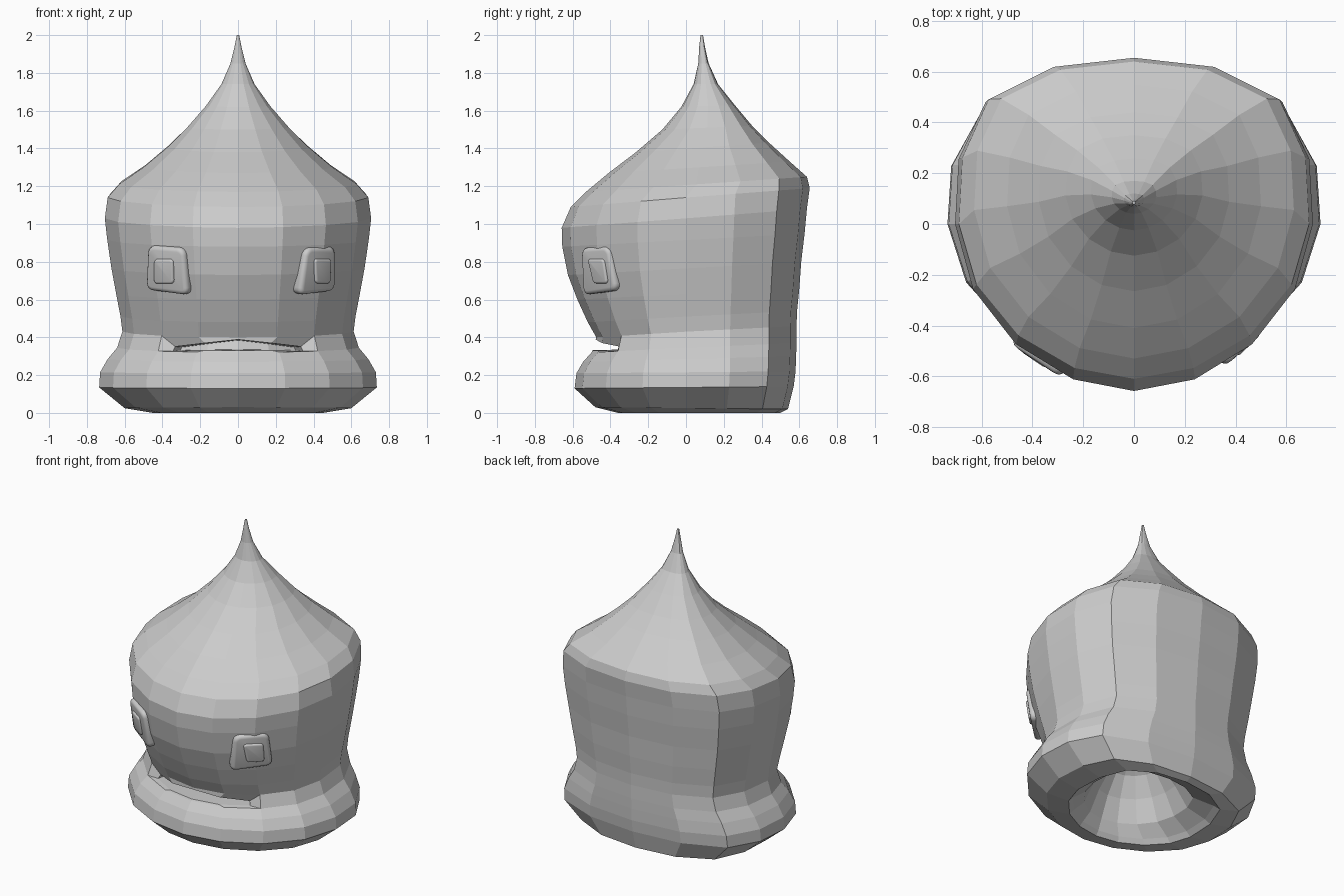
import bpy, bmesh
from mathutils import Vector

if "Cube" in bpy.data.objects:
    bpy.data.objects.remove(bpy.data.objects["Cube"])

# Half outline of a horizontal section (unit size), front to back, then mirrored
HALF = [(0, -1), (.34, -.93), (.66, -.72), (.90, -.39), (1, 0),
        (.98, .40), (.83, .75), (.46, .945), (0, 1)]
SECTION = HALF + [(-x, y) for x, y in HALF[-2:0:-1]]
N = len(SECTION)

# Rings: z front, z back, half width, y front, y back
RINGS = [
    (.00, .00, .45, -.36, .50), (.03, .02, .60, -.48, .54),
    (.13, .14, .735, -.59, .57), (.21, .22, .73, -.58, .58),
    (.27, .30, .69, -.545, .583), (.32, .37, .64, -.50, .585),
    (.40, .46, .612, -.475, .585), (.48, .54, .622, -.52, .588),
    (.60, .66, .645, -.575, .60), (.73, .80, .67, -.625, .61),
    (.88, .95, .692, -.655, .628), (.98, 1.08, .705, -.658, .64),
    (1.09, 1.19, .69, -.61, .655), (1.17, 1.25, .63, -.53, .64),
    (1.27, 1.33, .50, -.41, .55), (1.38, 1.43, .375, -.265, .44),
    (1.50, 1.52, .27, -.125, .35), (1.62, 1.63, .17, -.025, .258),
    (1.74, 1.74, .088, .04, .17), (1.85, 1.85, .04, .065, .12),
    (1.94, 1.94, .018, .07, .10), (2.0, 2.0, .006, .077, .09)]
# Hollow neck opening, innermost ring first
NECK = [(.45, .45, .05, -.05, .05), (.36, .36, .17, -.17, .17),
        (.24, .24, .25, -.25, .25), (.10, .10, .32, -.31, .33),
        (.03, .03, .42, -.34, .46)]
LIP = len(NECK) + 5


def finish(bm, name):
    bmesh.ops.recalc_face_normals(bm, faces=bm.faces)
    me = bpy.data.meshes.new(name)
    bm.to_mesh(me)
    bm.free()
    ob = bpy.data.objects.new(name, me)
    bpy.context.collection.objects.link(ob)
    return ob


# Head: loft from the neck cavity, round the rim and up to the pointed top
bm = bmesh.new()
loops = []
for zf, zb, rx, yf, yb in NECK + RINGS:
    mid = (yf + yb) / 2 if zf > 1.1 else 0
    loops.append([bm.verts.new((u * rx,
                                mid + v * ((yb - mid) if v > 0 else (mid - yf)),
                                zf + (zb - zf) * (v + 1) / 2))
                  for u, v in SECTION])
grid = []
for a, b in zip(loops, loops[1:]):
    grid.append([bm.faces.new((a[i], a[(i + 1) % N], b[(i + 1) % N], b[i]))
                 for i in range(N)])
bm.faces.new(loops[0][::-1])
bm.faces.new(loops[-1])
bmesh.ops.recalc_face_normals(bm, faces=bm.faces)

# Mouth: inset the front of the lip band to an almond, then push it inward
mouth = [grid[LIP][i] for i in (-2, -1, 0, 1)]
bmesh.ops.inset_region(bm, faces=mouth, thickness=.012, use_even_offset=True)
for v in {v for f in mouth for v in f.verts}:
    s = abs(v.co.x) / .4
    v.co.z = .36 + (v.co.z - .36 - .06 * s * s) * (1 - .6 * s)
    v.co.x *= .84
bmesh.ops.inset_region(bm, faces=mouth, thickness=.004, use_even_offset=True)
for v in {v for f in mouth for v in f.verts}:
    v.co.y += .14
    v.co.x *= .9
finish(bm, "head")


def slab(name, corners, surface, normal, low, high, bevel):
    """Rounded plate standing on the face; corners are (x, z)."""
    bm = bmesh.new()
    n = Vector(normal).normalized()
    pts = [Vector((x, surface(x, z), z)) for x, z in corners]
    a = [bm.verts.new(p + n * low) for p in pts]
    b = [bm.verts.new(p + n * high) for p in pts]
    bm.faces.new(a[::-1])
    bm.faces.new(b)
    for i in range(4):
        j = (i + 1) % 4
        bm.faces.new((a[i], a[j], b[j], b[i]))
    # round the outline first, then soften the rims
    sides = [e for e in bm.edges if (e.verts[0] in a) != (e.verts[1] in a)]
    bmesh.ops.bevel(bm, geom=sides, offset=bevel * 1.8, segments=4,
                    profile=.5, affect='EDGES')
    rims = [e for e in bm.edges if any(len(f.verts) > 4 for f in e.link_faces)]
    bmesh.ops.bevel(bm, geom=rims, offset=bevel, segments=3,
                    profile=.5, affect='EDGES')
    for f in bm.faces:
        f.smooth = True
    finish(bm, name)


# Eyes: uneven rounded plates with a smaller raised pupil
EYES = {
    "left": ([(-.475, .655), (-.25, .625), (-.275, .875), (-.465, .89)],
             [(-.425, .69), (-.32, .69), (-.325, .82), (-.425, .82)],
             lambda x, z: -.50 + .68 * (-x - .36) - .22 * (z - .76), (-.68, -1, -.22)),
    "right": ([(.305, .625), (.50, .65), (.50, .885), (.345, .875)],
              [(.385, .69), (.465, .69), (.47, .82), (.38, .82)],
              lambda x, z: -.455 + .95 * (x - .41) - .2 * (z - .76), (.95, -1, -.2)),
}
for side, (plate, pupil, surf, nrm) in EYES.items():
    slab(side + "_eye", plate, surf, nrm, -.05, .03, .022)
    slab(side + "_pupil", pupil, surf, nrm, 0, .042, .011)
